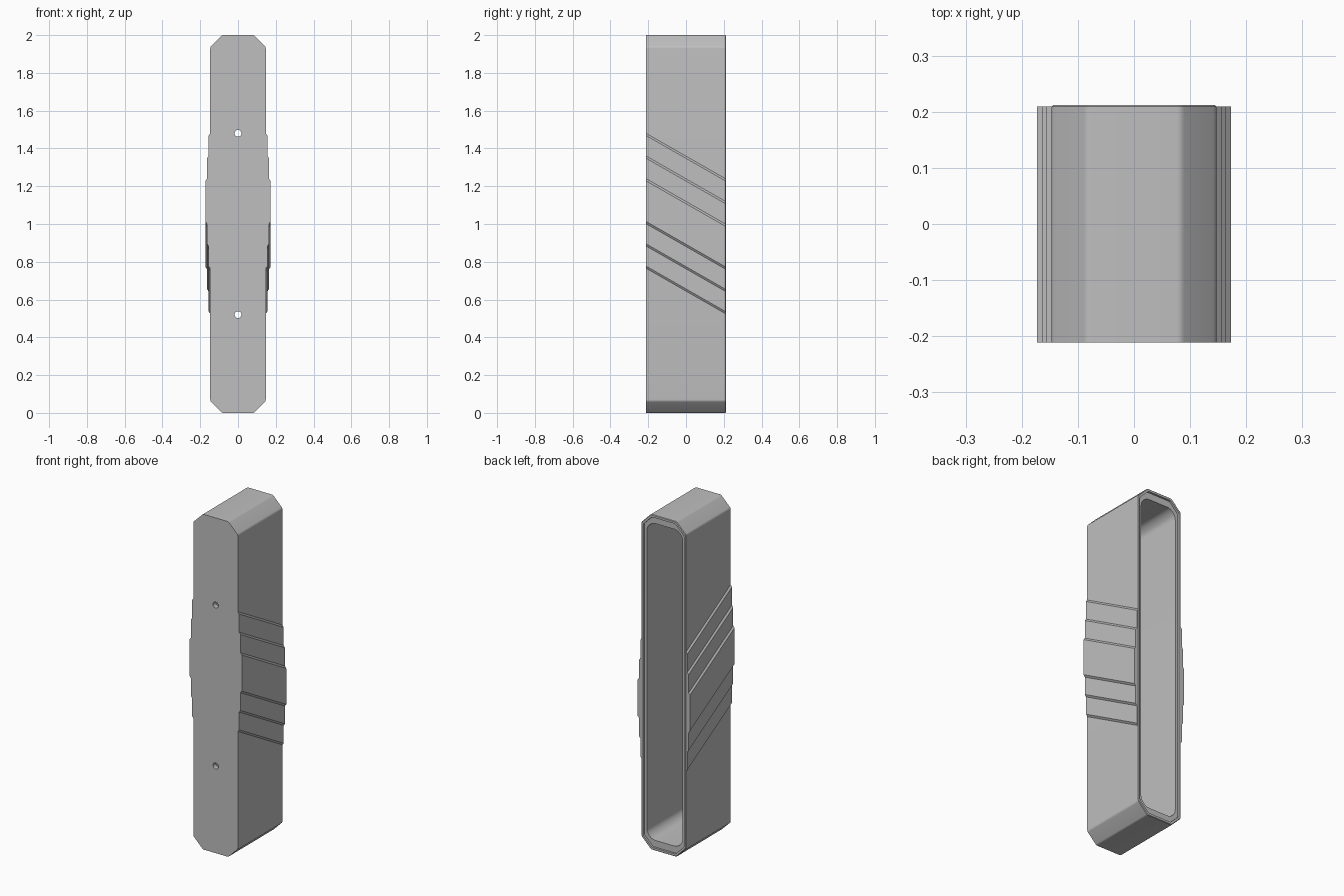
import bpy, bmesh, math
from mathutils import Vector

cube = bpy.data.objects.get("Cube")
if cube:
    bpy.data.objects.remove(cube, do_unlink=True)

FRONT, BACK, HEIGHT = -0.211, 0.212, 2.0

grey = bpy.data.materials.new("plain_grey")
grey.use_nodes = True
grey.diffuse_color = (0.52, 0.52, 0.52, 1)
shader = next(n for n in grey.node_tree.nodes if n.type == 'BSDF_PRINCIPLED')
shader.inputs["Base Color"].default_value = grey.diffuse_color


def loft(name, rings):
    """Skin closed rings of equal length and cap both ends."""
    bm = bmesh.new()
    loops = [[bm.verts.new(p) for p in ring] for ring in rings]
    for a, b in zip(loops, loops[1:]):
        for i in range(len(a)):
            j = (i + 1) % len(a)
            bm.faces.new((a[i], a[j], b[j], b[i]))
    bm.faces.new(loops[0])
    bm.faces.new(loops[-1])
    bmesh.ops.recalc_face_normals(bm, faces=bm.faces)
    mesh = bpy.data.meshes.new(name)
    bm.to_mesh(mesh)
    bm.free()
    mesh.materials.append(grey)
    obj = bpy.data.objects.new(name, mesh)
    bpy.context.collection.objects.link(obj)
    return obj


def outline(y, half_x, half_z, cut, soft, steps=4):
    """Rectangle with cut corners, each corner point slightly rounded."""
    x, z = half_x, half_z
    pts = [(x - cut, -z), (x, -z + cut), (x, z - cut), (x - cut, z),
           (cut - x, z), (-x, z - cut), (-x, cut - z), (cut - x, -z)]
    pts = [Vector(p) for p in pts]
    ring = []
    for i, p in enumerate(pts):
        a = p + (pts[i - 1] - p).normalized() * soft
        b = p + (pts[(i + 1) % 8] - p).normalized() * soft
        for k in range(steps + 1):
            t = k / steps
            q = a * (1 - t) ** 2 + p * 2 * t * (1 - t) + b * t * t
            ring.append((q.x, y, q.y + HEIGHT / 2))
    return ring


def smooth(obj, degrees):
    bpy.ops.object.select_all(action='DESELECT')
    obj.select_set(True)
    bpy.context.view_layer.objects.active = obj
    bpy.ops.object.shade_smooth_by_angle(angle=math.radians(degrees))


# Hollow housing: outer wall, thin rim, recessed ledge, rounded cavity
housing = loft("housing", [
    outline(FRONT, 0.147, 1.0, 0.063, 0.008),
    outline(BACK - 0.003, 0.147, 1.0, 0.063, 0.008),
    outline(BACK, 0.144, 0.997, 0.062, 0.008),
    outline(BACK, 0.135, 0.985, 0.058, 0.008),
    outline(BACK - 0.012, 0.135, 0.985, 0.058, 0.008),
    outline(BACK - 0.012, 0.118, 0.945, 0.035, 0.022),
    outline(FRONT + 0.03, 0.118, 0.945, 0.035, 0.022),
])

# Screw holes through the front wall
for z in (0.52, 1.48):
    bpy.ops.mesh.primitive_cylinder_add(
        vertices=24, radius=0.018, depth=0.1,
        location=(0, FRONT, z), rotation=(math.pi / 2, 0, 0))
    cutter = bpy.context.object
    cutter.name = "hole_cutter"
    cutter.hide_render = True
    cut = housing.modifiers.new("screw_hole", 'BOOLEAN')
    cut.operation, cut.solver, cut.object = 'DIFFERENCE', 'EXACT', cutter
    bpy.context.view_layer.objects.active = housing
    bpy.ops.object.modifier_apply(modifier=cut.name)
    bpy.data.objects.remove(cutter, do_unlink=True)
smooth(housing, 35)


# Stacked slanted grip pads with sloped long edges
def pad_ring(x, low, high, drop=0.24):
    return [(x, FRONT, low), (x, BACK - 0.003, low - drop),
            (x, BACK - 0.003, high - drop), (x, FRONT, high)]


STEP = 0.0085
for side, label in ((1, "left"), (-1, "right")):
    for level in range(3):
        low, high = 0.765 + 0.118 * level, 1.48 - 0.12 * level
        base = 0.147 + STEP * level
        loft(f"{label}_grip_pad_{level + 1}", [
            pad_ring(side * (base - 0.005), low, high),
            pad_ring(side * base, low, high),
            pad_ring(side * (base + STEP), low + 0.012, high - 0.012),
        ])
